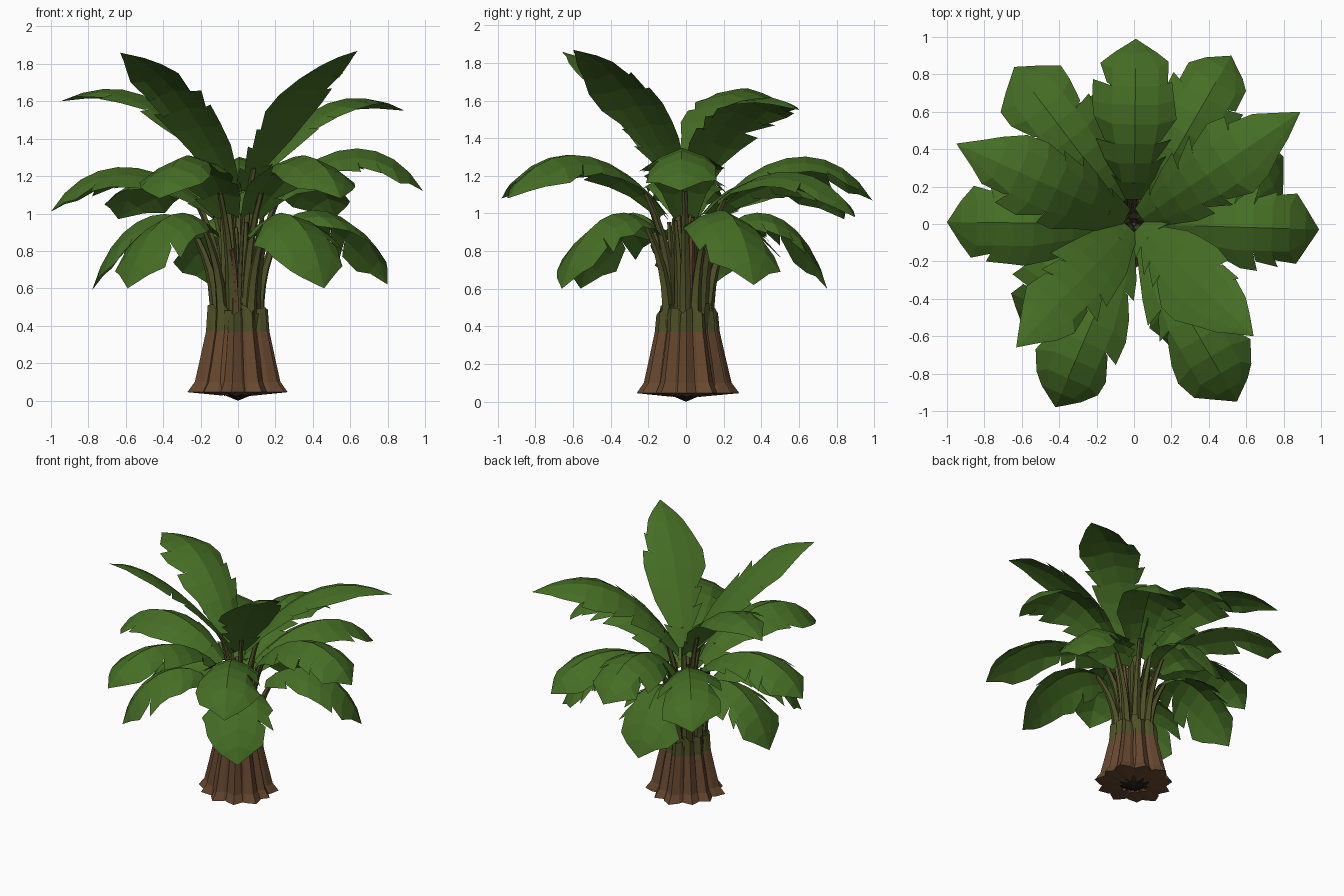
import bpy, math, random
from mathutils import Vector

random.seed(4)
cube = bpy.data.objects.get("Cube")
if cube:
    bpy.data.objects.remove(cube)


def material(name, rgb):
    m = bpy.data.materials.new(name)
    m.use_nodes = True
    col = (*rgb, 1)
    m.diffuse_color = col
    bsdf = m.node_tree.nodes["Principled BSDF"]
    bsdf.inputs["Base Color"].default_value = col
    bsdf.inputs["Roughness"].default_value = 0.9
    return m


LEAF = material("leaf green", (0.06, 0.155, 0.018))
OLIVE = material("stem olive", (0.075, 0.08, 0.02))
BROWN = material("bark brown", (0.13, 0.062, 0.028))
DARK = material("dark core", (0.012, 0.009, 0.006))


def build(name, verts, faces, mats, rule=None):
    me = bpy.data.meshes.new(name)
    me.from_pydata(verts, [], faces)
    for m in mats:
        me.materials.append(m)
    if rule:
        for p in me.polygons:
            p.material_index = rule(p.center)
    me.validate()
    ob = bpy.data.objects.new(name, me)
    bpy.context.collection.objects.link(ob)


def bezier(pts, t):
    a, b, c, d = pts
    s = 1 - t
    return a * s**3 + b * 3 * s * s * t + c * 3 * s * t * t + d * t**3


def radial(az, pairs):
    """Turn (radius, height) pairs into points along one compass direction."""
    return [Vector((r * math.cos(az), r * math.sin(az), z)) for r, z in pairs]


def sweep_tube(name, pts, r0, r1, mat, steps=7, sides=5):
    verts, faces = [], []
    for i in range(steps + 1):
        t = i / steps
        p = bezier(pts, t)
        d = (bezier(pts, min(1, t + .01)) - bezier(pts, max(0, t - .01))).normalized()
        u = d.cross(Vector((pts[3].y, -pts[3].x, 0))).normalized()
        v = d.cross(u)
        r = r0 + (r1 - r0) * t
        for k in range(sides):
            a = math.tau * k / sides
            verts.append(p + u * r * math.cos(a) + v * r * math.sin(a))
    for i in range(steps):
        for k in range(sides):
            a, b = i * sides + k, i * sides + (k + 1) % sides
            faces.append((a, b, b + sides, a + sides))
    build(name, verts, faces, [mat])


def blade(name, pts, w, droop, point, n=9):
    """Folded leaf: continuous inner strips, outer strips torn into chunks."""
    along = Vector((pts[3].x, pts[3].y, 0)).normalized()
    side = Vector((-along.y, along.x, 0))
    twist = random.uniform(-0.12, 0.12)
    verts, faces = [], []

    def add(p):
        verts.append(p)
        return len(verts) - 1

    def off(t, s, f):
        # narrow start, broad far half, pointed end
        grow = 0.3 + 0.7 * min(1, t / 0.45) ** 0.8
        w_t = w * grow * min(1, (1 - t) / point) ** 0.85
        fall = droop * w_t * f * (0.6 + 0.6 * f)
        return bezier(pts, t) + side * s * w_t * f + Vector((0, 0, s * twist * w_t * f - fall))

    rib = [add(bezier(pts, i / n)) for i in range(n + 1)]
    for s in (1, -1):
        mid = [add(off(i / n, s, 0.6)) for i in range(n + 1)]
        edge = add(off(0, s, 1))
        for i in range(n):
            faces.append((rib[i], rib[i + 1], mid[i + 1], mid[i]))
            near_tip = i >= n - 2
            if not near_tip and i > 0 and random.random() < 0.5:
                # a tear: the next chunk starts further in and hangs lower
                sag = Vector((0, 0, random.uniform(-0.03, 0.0)))
                edge = add(off(i / n + .02, s, random.uniform(.72, .9)) + sag)
            ahead = 0 if near_tip else random.uniform(.02, .05)
            reach = 1 if near_tip else random.uniform(.95, 1.14)
            nxt = add(off((i + 1) / n + ahead, s, reach))
            faces.append((mid[i], mid[i + 1], nxt, edge))
            edge = nxt
    build(name, verts, faces, [LEAF])


# Leaf tiers: tip positions, then blade and stem shapes derived from each tip
low = [(-.78, .1, .59), (-.12, .75, .6), (.8, .36, .62), (.46, -.66, .6), (-.59, -.56, .6)]
middle = [(.99, -.03, 1.12), (.55, -.95, 1.08), (-.42, -.98, 1.08), (-1, .01, 1.01),
          (-.64, .84, .97), (.01, .99, 1.07), (.52, .9, .98)]
spreading = [(-.95, .43, 1.6), (.89, .6, 1.55)]
upright = [(-.63, -.66, 1.86), (.64, -.6, 1.87)]


def tier(name, tips, base, c1, c2, w, droop, point, foot, bulge):
    for i, tip in enumerate(tips):
        x, y, z = tip
        az, R = math.atan2(y, x), math.hypot(x, y)
        pts = radial(az, [base, (c1[0] * R, z + c1[1]), (c2[0] * R, z + c2[1]), (R, z)])
        blade(f"{name}_leaf_{i + 1}", pts, w, droop, point)
        # stem runs from inside the trunk to a little way under the blade
        top = bezier(pts, 0.12) - Vector((0, 0, 0.012))
        low_pts = radial(az, [(foot, 0.3), (foot * .9, 0.6), (bulge, base[1] - .15)])
        sweep_tube(f"{name}_stem_{i + 1}", low_pts + [top], 0.038, 0.014, OLIVE)


tier("low", low, (.2, .9), (.45, .5), (.85, .42), .225, .42, .25, .12, .15)
tier("middle", middle, (.13, 1.0), (.4, .30), (.8, .34), .205, .4, .22, .09, .1)
tier("spreading", spreading, (.05, 1.12), (.33, .02), (.62, .17), .215, .25, .35, .05, .04)
tier("upright", upright, (.03, 1.12), (.3, -.37), (.65, -.04), .2, .15, .35, .04, .03)

# Extra bare stalks filling the crown
for i in range(9):
    az = math.tau * (i + .4) / 9
    h = random.uniform(.8, 1.0)
    pts = radial(az, [(.08, .3), (.085, .55), (.08, .7), (random.uniform(.09, .15), h)])
    sweep_tube(f"crown_stalk_{i + 1}", pts, .036, .012, BROWN if i % 3 == 0 else OLIVE)

# Trunk: ring of folded sheaths with slits between, flared to points at the foot
rows = [(.045, .275, .082, .1), (.1, .235, .066, .07), (.22, .207, .055, .06),
        (.37, .174, .047, .05), (.5, .165, .042, .045)]
COUNT = 11


def bark_rule(c):
    return 1 if c.z > .38 else 0


for k in range(COUNT):
    az = math.tau * (k + random.uniform(-.15, .15)) / COUNT
    out = Vector((math.cos(az), math.sin(az), 0))
    side = Vector((-out.y, out.x, 0))
    grow = random.uniform(.93, 1.06)
    verts, faces = [], []
    for j, (z, r, w, tuck) in enumerate(rows):
        for s in (-1, -.7, 0, .7, 1):
            ragged = random.uniform(-.04, .02) if j == len(rows) - 1 else 0
            inward = tuck * s * s
            verts.append(out * (r * grow - inward) + side * s * w + Vector((0, 0, z + ragged)))
    for j in range(len(rows) - 1):
        for c in range(4):
            a = j * 5 + c
            faces.append((a, a + 1, a + 6, a + 5))
    # underside closing towards the middle
    verts += [out * .07 + Vector((0, 0, .025))]
    faces += [(c + 1, c, len(verts) - 1) for c in range(4)]
    build(f"trunk_sheath_{k + 1}", verts, faces, [BROWN, OLIVE], bark_rule)

# Torn old sheaths standing between some of the main ones
for k in range(1, COUNT, 2):
    az = math.tau * (k + .5) / COUNT
    out = Vector((math.cos(az), math.sin(az), 0))
    side = Vector((-out.y, out.x, 0)) * .03
    up = Vector((0, 0, random.uniform(.46, .53)))
    foot = out * .2 + Vector((0, 0, .05))
    waist = out * .14 + Vector((0, 0, .38))
    head = out * .145 + up
    v = [foot - side, foot + side, waist + side, waist - side, head + side, head - side * .4]
    build(f"old_sheath_{k + 1}", v, [(0, 1, 2, 3), (3, 2, 4, 5)], [BROWN, OLIVE], bark_rule)

# Dark core seen through the slits, with a pointed root end
core_rings = [(.002, 0), (.075, .03), (.115, .06), (.105, .45), (.03, .48)]
verts, faces = [], []
for r, z in core_rings:
    for k in range(10):
        a = math.tau * k / 10
        verts.append(Vector((r * math.cos(a), r * math.sin(a), z)))
for j in range(len(core_rings) - 1):
    for k in range(10):
        a, b = j * 10 + k, j * 10 + (k + 1) % 10
        faces.append((a, b, b + 10, a + 10))
build("trunk_core", verts, faces, [DARK])
